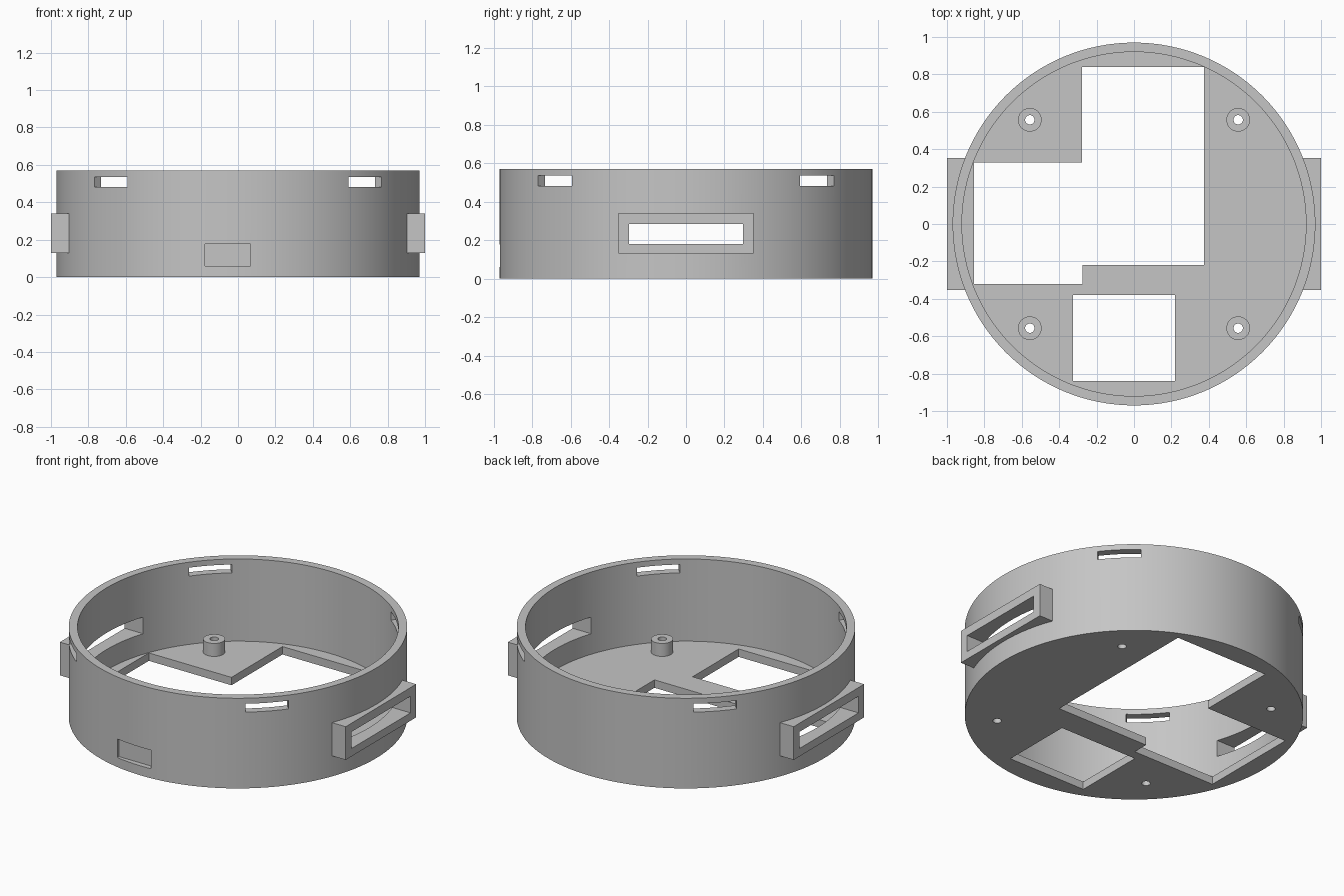
import bpy
import bmesh
import math
from mathutils import Matrix

if "Cube" in bpy.data.objects:
    bpy.data.objects.remove(bpy.data.objects["Cube"])

SEG = 128
R_OUT, R_IN, HEIGHT, FLOOR = 0.97, 0.92, 0.57, 0.05

grey = bpy.data.materials.new("light grey plastic")
grey.diffuse_color = (0.56, 0.56, 0.56, 1)
grey.use_nodes = True
grey.node_tree.nodes["Principled BSDF"].inputs["Base Color"].default_value = grey.diffuse_color


def make(name, bm):
    """Turn a bmesh into a scene object."""
    bmesh.ops.recalc_face_normals(bm, faces=bm.faces)
    mesh = bpy.data.meshes.new(name)
    bm.to_mesh(mesh)
    bm.free()
    mesh.materials.append(grey)
    ob = bpy.data.objects.new(name, mesh)
    bpy.context.collection.objects.link(ob)
    return ob


def prism(name, outline, z0, z1):
    """Extrude a 2D outline from z0 to z1."""
    bm = bmesh.new()
    face = bm.faces.new([bm.verts.new((x, y, z0)) for x, y in outline])
    ext = bmesh.ops.extrude_face_region(bm, geom=[face])
    top = [v for v in ext["geom"] if isinstance(v, bmesh.types.BMVert)]
    bmesh.ops.translate(bm, verts=top, vec=(0, 0, z1 - z0))
    return make(name, bm)


def box(name, x0, x1, y0, y1, z0, z1, turn=0.0):
    ob = prism(name, [(x0, y0), (x1, y0), (x1, y1), (x0, y1)], z0, z1)
    ob.data.transform(Matrix.Rotation(turn, 4, "Z"))
    return ob


def disc(name, r, z0, z1, x=0, y=0, seg=SEG):
    ring = [2 * math.pi * i / seg for i in range(seg)]
    return prism(name, [(x + r * math.cos(a), y + r * math.sin(a)) for a in ring], z0, z1)


def activate(ob):
    bpy.ops.object.select_all(action="DESELECT")
    ob.select_set(True)
    bpy.context.view_layer.objects.active = ob


def cut(ob, *cutters):
    """Subtract the cutters from the object and remove them."""
    activate(ob)
    for c in cutters:
        mod = ob.modifiers.new("cut", "BOOLEAN")
        mod.operation, mod.solver, mod.object = "DIFFERENCE", "EXACT", c
        bpy.ops.object.modifier_apply(modifier=mod.name)
        bpy.data.objects.remove(c)


def smooth(ob):
    activate(ob)
    bpy.ops.object.shade_smooth_by_angle(angle=math.radians(30))


# Round housing: hollow cup with a thin floor
housing = disc("housing", R_OUT, 0, HEIGHT)
cut(housing, disc("hollow", R_IN, FLOOR, 1))

# Floor openings: stepped main opening and a rectangular one
stepped = [(-0.277, 0.84), (-0.277, 0.33), (-0.855, 0.33), (-0.855, -0.32),
           (-0.275, -0.32), (-0.275, -0.22), (0.375, -0.22), (0.375, 0.84)]
cut(housing, prism("main_opening", stepped, -0.1, 0.1),
    box("small_opening", -0.325, 0.22, -0.84, -0.38, -0.1, 0.1))

# Four slots near the rim, on the diagonals
for k in range(4):
    cut(housing, box("rim_slot", 0.8, 1.1, -0.125, 0.125, 0.482, 0.535,
                     math.radians(45 + 90 * k)))

# Shallow recess on the front
cut(housing, box("front_recess", -0.177, 0.068, -1.1, -0.937, 0.06, 0.178))

# Screw bosses, with bores running through the floor
for sx in (-1, 1):
    for sy in (-1, 1):
        x, y = 0.557 * sx, 0.557 * sy
        boss = disc("screw_boss", 0.063, FLOOR, 0.132, x, y, 48)
        for part in (boss, housing):
            cut(part, disc("bore", 0.025, -0.1, 0.3, x, y, 32))
        smooth(boss)

# Side strap brackets, with windows running through the wall
for side, turn in (("right", 0.0), ("left", math.pi)):
    bracket = box(side + "_bracket", 0.82, 1.0, -0.352, 0.352, 0.13, 0.34, turn)
    cut(bracket, disc("wall_fit", R_OUT - 0.015, -0.1, 1))
    for part in (bracket, housing):
        cut(part, box("window", 0.7, 1.2, -0.296, 0.296, 0.18, 0.285, turn))
    smooth(bracket)

smooth(housing)
